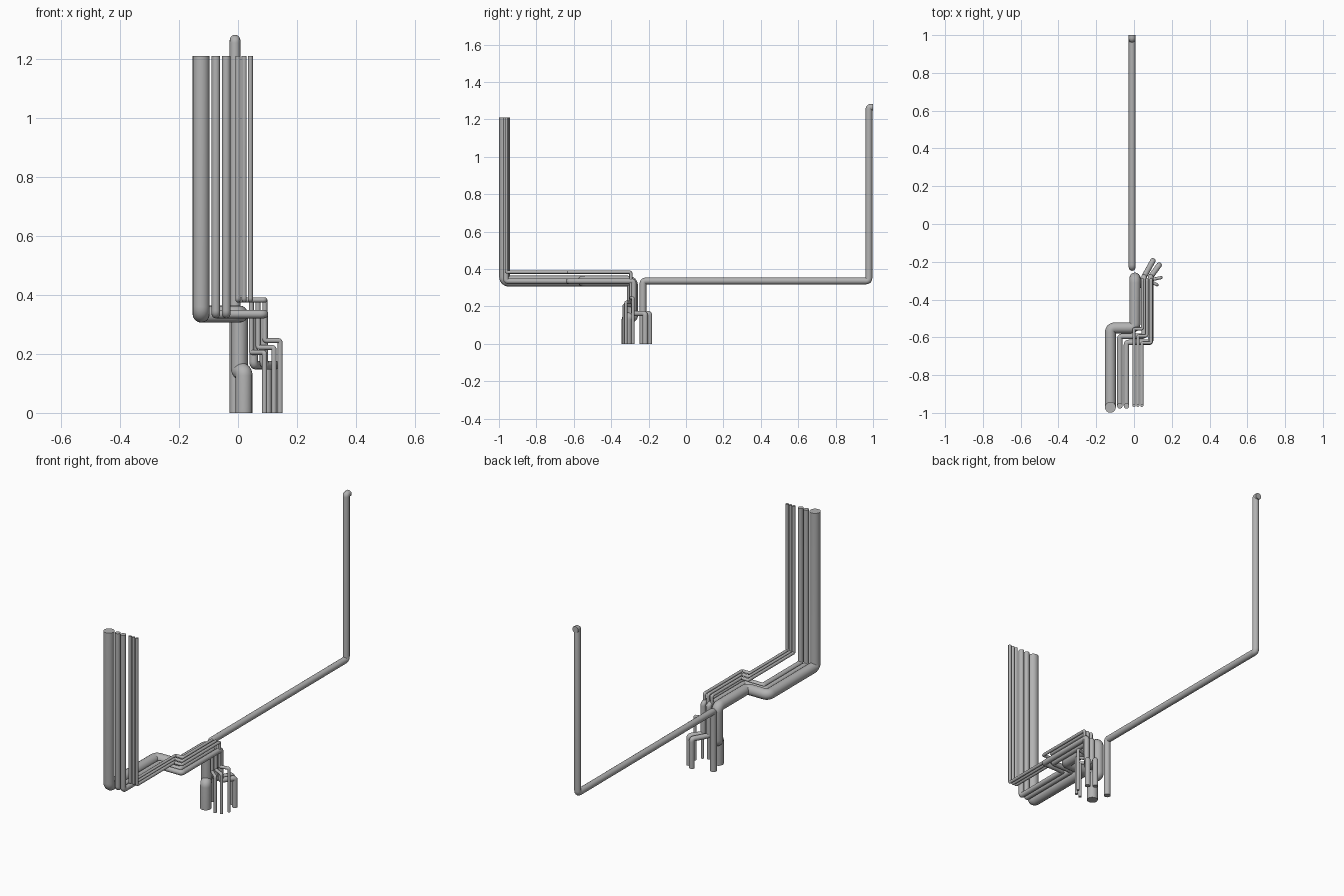
import bpy
import math
from mathutils import Vector

cube = bpy.data.objects.get("Cube")
if cube:
    bpy.data.objects.remove(cube, do_unlink=True)

# One grey metal for all the pipework
metal = bpy.data.materials.new("grey metal")
metal.use_nodes = True
GREY = (0.45, 0.45, 0.45, 1)
metal.diffuse_color = GREY
metal.node_tree.nodes["Principled BSDF"].inputs["Base Color"].default_value = GREY


def rounded_path(corners, bend, steps=6):
    """Replace every inner corner by a short curved elbow."""
    pts = [Vector(c) for c in corners]
    path = [pts[0]]
    for a, b, c in zip(pts, pts[1:], pts[2:]):
        turn = (b - a).angle(c - b)
        cut = min(bend * math.tan(turn / 2), (b - a).length * 0.45, (c - b).length * 0.45)
        start = b + (a - b).normalized() * cut
        end = b + (c - b).normalized() * cut
        for i in range(steps + 1):
            t = i / steps
            path.append(start * (1 - t) ** 2 + b * 2 * t * (1 - t) + end * t ** 2)
    path.append(pts[-1])
    return path


def pipe(name, radius, corners):
    """Sweep a capped round tube along the corners."""
    curve = bpy.data.curves.new(name + "_path", "CURVE")
    curve.dimensions = "3D"
    curve.bevel_depth = radius
    curve.bevel_resolution = 6
    curve.use_fill_caps = True
    path = rounded_path(corners, radius * 0.9)
    spline = curve.splines.new("POLY")
    spline.points.add(len(path) - 1)
    for point, co in zip(spline.points, path):
        point.co = (*co, 1)
    helper = bpy.data.objects.new(name + "_path", curve)
    bpy.context.collection.objects.link(helper)
    graph = bpy.context.evaluated_depsgraph_get()
    mesh = bpy.data.meshes.new_from_object(helper.evaluated_get(graph))
    bpy.data.objects.remove(helper, do_unlink=True)
    mesh.name = name
    mesh.materials.clear()
    mesh.materials.append(metal)
    obj = bpy.data.objects.new(name, mesh)
    bpy.context.collection.objects.link(obj)
    bpy.ops.object.select_all(action="DESELECT")
    obj.select_set(True)
    bpy.context.view_layer.objects.active = obj
    bpy.ops.object.shade_smooth_by_angle(angle=math.radians(40))


def riser_run(name, radius, x_riser, y_riser, level, y_step, x_run, y_drop, z_drop, foot):
    """Riser, run towards the back, sideways step, drop, then an offset foot."""
    pipe(name, radius, [
        (x_riser, y_riser, 1.21),
        (x_riser, y_riser, level),
        (x_riser, y_step, level),
        (x_run, y_step, level),
        (x_run, y_drop, level),
        (x_run, y_drop, z_drop),
        (*foot, z_drop),
        (*foot, 0),
    ])


# Main pipe and the two medium pipes share the lower level
riser_run("main_pipe", 0.029, -0.125, -0.97, 0.335, -0.55, 0.005, -0.286, 0.14, (0.02, -0.315))
riser_run("medium_pipe_outer", 0.0145, -0.075, -0.963, 0.335, -0.595, 0.053, -0.28, 0.162, (0.1, -0.195))
riser_run("medium_pipe_inner", 0.0145, -0.04, -0.963, 0.335, -0.627, 0.088, -0.28, 0.162, (0.133, -0.218))

# Three thin pipes run above them
thin = [(0.0, -0.555, 0.045, 0.205, (0.09, -0.332)),
        (0.021, -0.592, 0.068, 0.222, (0.122, -0.322)),
        (0.042, -0.629, 0.091, 0.245, (0.143, -0.284))]
for i, (x, y_step, x_run, z_drop, foot) in enumerate(thin, 1):
    riser_run(f"thin_pipe_{i}", 0.0085, x, -0.96, 0.383, y_step, x_run, -0.295, z_drop, foot)

# Long pipe to the back with an open-facing outlet at the top
pipe("rear_pipe", 0.018, [
    (-0.01, -0.23, 0), (-0.01, -0.23, 0.336), (-0.01, 0.978, 0.336),
    (-0.01, 0.978, 1.264), (-0.01, 1.0, 1.264),
])
